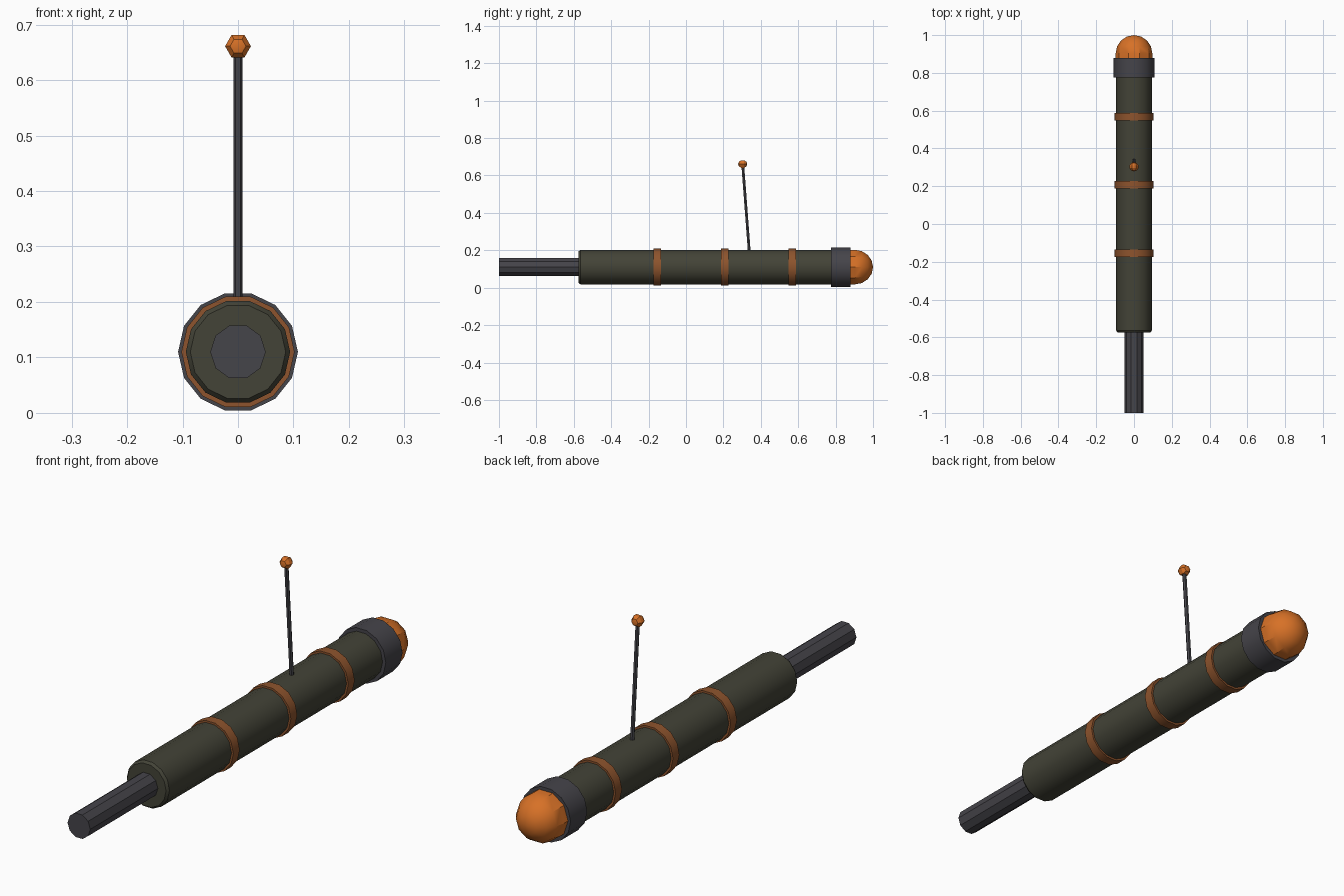
import bpy
import math
from mathutils import Vector

if "Cube" in bpy.data.objects:
    bpy.data.objects.remove(bpy.data.objects["Cube"])

AXIS_Z = 0.11


def material(name, rgb):
    m = bpy.data.materials.new(name)
    m.diffuse_color = (*rgb, 1.0)
    m.use_nodes = True
    m.node_tree.nodes["Principled BSDF"].inputs["Base Color"].default_value = m.diffuse_color
    return m


olive = material("dark olive", (0.056, 0.056, 0.038))
grey = material("dark grey", (0.060, 0.058, 0.068))
orange = material("bright orange", (0.68, 0.165, 0.02))
brown = material("copper brown", (0.27, 0.088, 0.026))


def lathe(name, profile, sides, mat):
    """Spin (radius, y) points around the long axis; first corner lies on +x."""
    verts, faces, rings = [], [], []
    for r, y in profile:
        ring = []
        for i in range(1 if r == 0 else sides):
            a = 2 * math.pi * i / sides
            ring.append(len(verts))
            verts.append((r * math.cos(a), y, r * math.sin(a)))
        rings.append(ring)
    for a, b in zip(rings, rings[1:]):
        for i in range(sides):
            j = (i + 1) % sides
            quad = [a[i % len(a)], b[i % len(b)], b[j % len(b)], a[j % len(a)]]
            faces.append(list(dict.fromkeys(quad)))
    if len(rings[0]) > 1:
        faces.append(rings[0])
    if len(rings[-1]) > 1:
        faces.append(rings[-1][::-1])
    mesh = bpy.data.meshes.new(name)
    mesh.from_pydata(verts, [], faces)
    mesh.materials.append(mat)
    ob = bpy.data.objects.new(name, mesh)
    bpy.context.collection.objects.link(ob)
    ob.location.z = AXIS_Z
    bpy.ops.object.select_all(action='DESELECT')
    ob.select_set(True)
    bpy.context.view_layer.objects.active = ob
    bpy.ops.object.shade_smooth_by_angle(angle=math.radians(32))
    return ob


def arc(radius, centre, start, steps):
    """Half-circle profile from angle start (0 = front pole) to the back pole."""
    pts = []
    for i in range(steps + 1):
        t = start + (math.pi - start) * i / steps
        r = radius * math.sin(t)
        pts.append((r if r > 1e-6 else 0, centre - radius * math.cos(t)))
    return pts


# Main tube with a chamfered front rim
lathe("body_tube", [(0.086, -0.575), (0.094, -0.565), (0.094, 0.80)], 14, olive)

# Thin rod at the front
lathe("front_rod", [(0.05, -1.0), (0.05, -0.56)], 10, grey)

# Raised bands
for n, y in enumerate((-0.155, 0.207, 0.568)):
    lathe(f"band_{n + 1}", [(0.102, y - 0.02), (0.102, y + 0.02)], 14, brown)

# Rear collar and rounded tip
lathe("rear_collar", [(0.108, 0.775), (0.108, 0.88)], 14, grey)
lathe("rear_tip", [(0.097, 0.86)] + arc(0.097, 0.903, math.pi / 2, 4), 10, orange)

# Leaning antenna with a ball on top
base, top = Vector((0, 0.340, 0.17)), Vector((0, 0.303, 0.661))
stem = lathe("antenna", [(0.0085, 0), (0.0085, (top - base).length)], 6, grey)
stem.location = base
stem.rotation_mode = 'QUATERNION'
stem.rotation_quaternion = Vector((0, 1, 0)).rotation_difference(top - base)
ball = lathe("antenna_ball", arc(0.0245, 0, 0, 5), 6, orange)
ball.location = top
